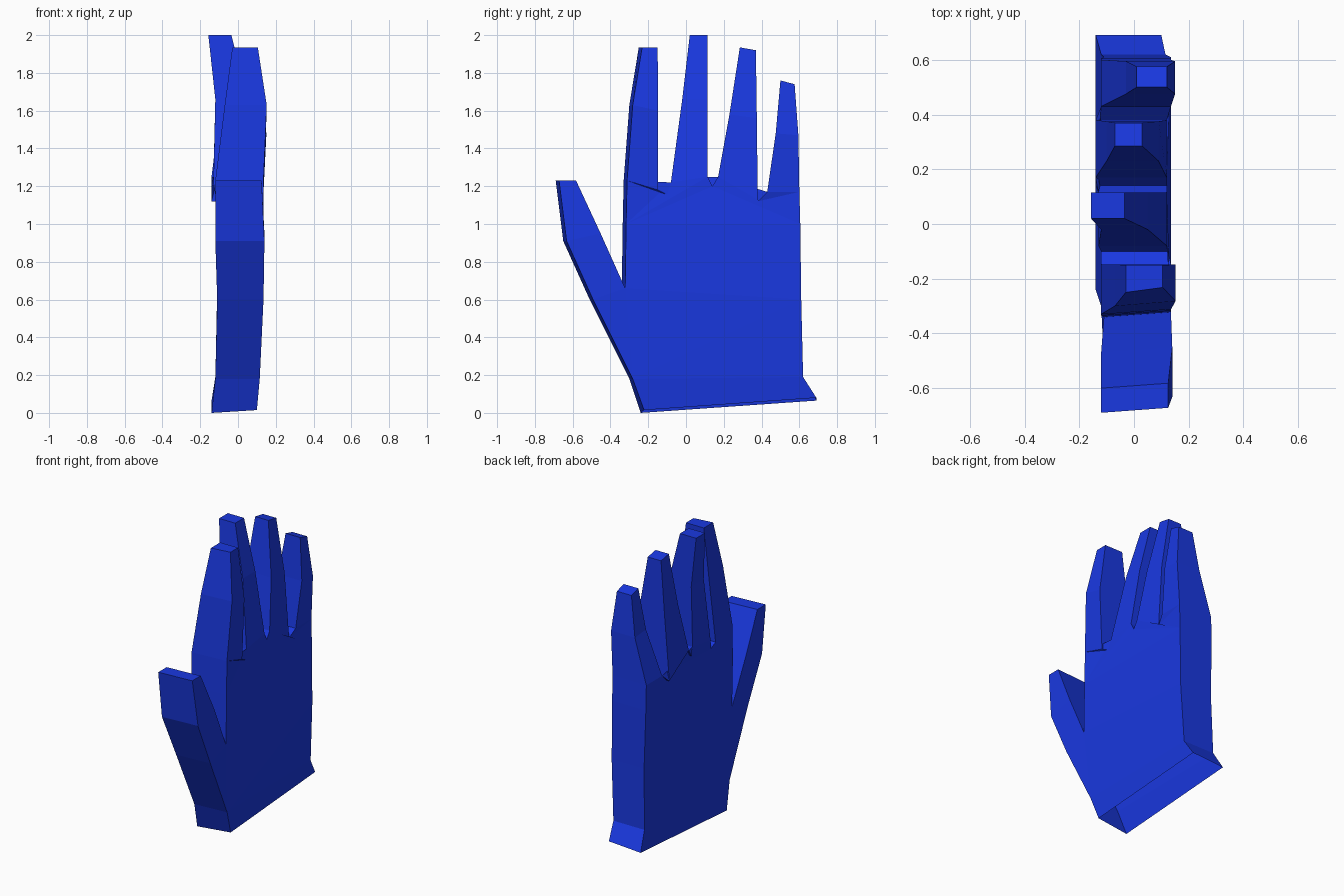
import bpy, bmesh

if "Cube" in bpy.data.objects:
    bpy.data.objects.remove(bpy.data.objects["Cube"])

# Each row crosses the hand: (left y, left z, right y, right z, back x, front x)
palm = [(-.24, 0, .69, .065, -.14, .10),
        (-.30, .18, .62, .19, -.12, .115),
        (-.34, .66, .61, .60, -.11, .135),
        (-.335, 1.0, .605, 1.0, -.12, .135)]
thumb = [(-.51, .60, -.34, .66, -.11, .135),
         (-.65, .91, -.47, .95, -.12, .14),
         (-.69, 1.23, -.60, 1.23, -.12, .125)]
index = [(-.33, 1.23, -.148, 1.18, -.12, .135),
         (-.30, 1.63, -.148, 1.60, -.07, .152),
         (-.25, 1.935, -.15, 1.935, -.03, .105)]
middle = [(-.08, 1.22, .115, 1.25, -.13, .12),
          (-.02, 1.66, .115, 1.66, -.12, .05),
          (.02, 2.0, .115, 2.0, -.157, -.035)]
ring = [(.17, 1.25, .38, 1.12, -.14, .12),
        (.23, 1.58, .375, 1.56, -.10, .09),
        (.285, 1.935, .37, 1.92, -.07, .03)]
pinky = [(.43, 1.17, .60, 1.17, -.12, .135),
         (.475, 1.48, .595, 1.47, -.03, .15),
         (.50, 1.76, .575, 1.74, .01, .12)]
webs = [(-.10, 1.155, -.12, .125), (.14, 1.20, -.14, .12)]

bm = bmesh.new()
cache = {}


def pair(y, z, lo, hi):
    """Back and front vertex sharing one outline point."""
    if (y, z) not in cache:
        shift = .018 if y < -.2 else 0
        cache[(y, z)] = (bm.verts.new((lo, y, z)),
                         bm.verts.new((hi, y + shift, z + (.015 if z < .1 else 0))))
    return (y, z)


def ends(row):
    y1, z1, y2, z2, lo, hi = row
    return pair(y1, z1, lo, hi), pair(y2, z2, lo, hi)


def strip(rows):
    out = []
    for a, b in zip(rows, rows[1:]):
        (al, ar), (bl, br) = ends(a), ends(b)
        out.append([al, ar, br, bl])
    return out


# Palm, thumb and fingers as sheets of outline points
sheet = strip(palm[:2]) + strip(palm[2:])
for digit in (thumb, index, middle, ring, pinky):
    sheet += strip(digit)
p1, p2, p3 = ends(palm[1]), ends(palm[2]), ends(palm[3])
sheet.append([p1[0], p1[1], p2[1], p2[0], ends(thumb[0])[0]])
w1, w2 = pair(*webs[0]), pair(*webs[1])
bases = [ends(f[0]) for f in (index, middle, ring, pinky)]
knuckles = [*bases[0], w1, *bases[1], w2, *bases[2], *bases[3]]
sheet.append([p3[0], p3[1]] + knuckles[::-1])

# Both sides, then walls on the outline; the wrist stays open
edges = {}
for poly in sheet:
    bm.faces.new([cache[k][1] for k in poly])
    bm.faces.new([cache[k][0] for k in reversed(poly)])
    for a, b in zip(poly, poly[1:] + poly[:1]):
        edges.setdefault(frozenset((a, b)), []).append((a, b))
wrist = frozenset(ends(palm[0]))
for key, used in edges.items():
    if len(used) == 1 and key != wrist:
        a, b = used[0]
        bm.faces.new([cache[b][1], cache[a][1], cache[a][0], cache[b][0]])
bmesh.ops.triangulate(bm, faces=[f for f in bm.faces if len(f.verts) > 4])

mesh = bpy.data.meshes.new("hand")
bm.to_mesh(mesh)
bm.free()
hand = bpy.data.objects.new("hand", mesh)
bpy.context.collection.objects.link(hand)

blue = bpy.data.materials.new("blue")
blue.diffuse_color = (.01, .04, .75, 1)
blue.use_nodes = True
blue.node_tree.nodes["Principled BSDF"].inputs["Base Color"].default_value = blue.diffuse_color
mesh.materials.append(blue)
